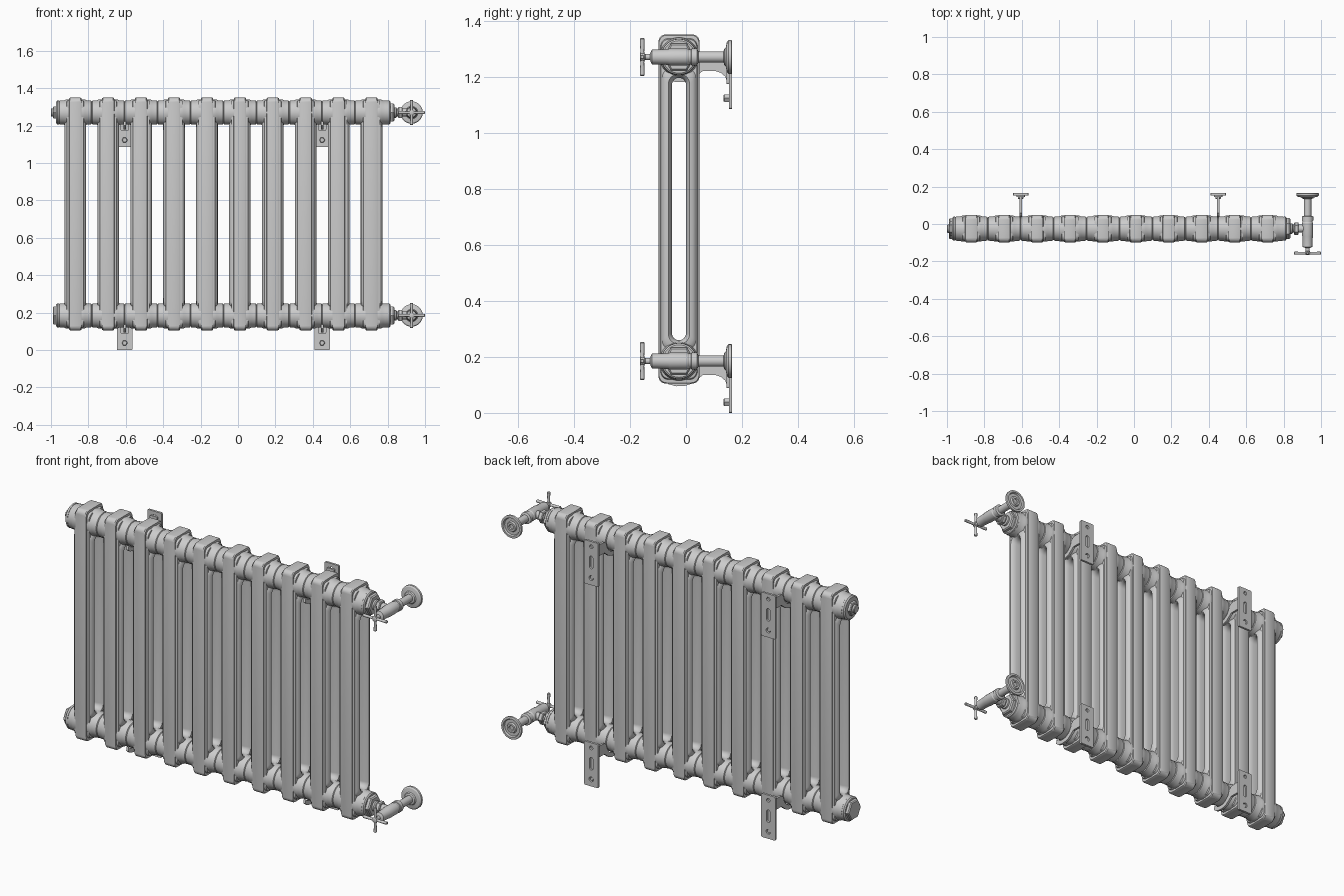
import bpy, bmesh
from math import sin, cos, pi, radians

if "Cube" in bpy.data.objects:
    bpy.data.objects.remove(bpy.data.objects["Cube"])

YC = -0.025                    # depth centre of the sections
HUBS = {"lower": 0.185, "upper": 1.27}
STEP, FIRST, COUNT = 0.176, -0.87, 10
MID_Z = 0.7275


def finish(bm, name, angle=30):
    bmesh.ops.recalc_face_normals(bm, faces=bm.faces)
    me = bpy.data.meshes.new(name)
    bm.to_mesh(me)
    bm.free()
    me.shade_smooth()
    me.set_sharp_from_angle(angle=radians(angle))
    return me


def put(name, me, loc):
    ob = bpy.data.objects.new(name, me)
    ob.location = loc
    bpy.context.collection.objects.link(ob)
    return ob


def bridge(bm, a, b):
    n = len(a)
    for i in range(n):
        bm.faces.new((a[i], a[(i + 1) % n], b[(i + 1) % n], b[i]))


def lathe(name, profile, axis, seg=32, bm=None):
    """Turn (position, radius) pairs around an axis; both ends are capped."""
    bm = bm or bmesh.new()
    rings = []
    for t, r in profile:
        ring = []
        for i in range(seg):
            a = 2 * pi * i / seg
            u, v = r * cos(a), r * sin(a)
            co = {"x": (t, u, v), "y": (u, t, v), "z": (u, v, t)}[axis]
            ring.append(bm.verts.new(co))
        rings.append(ring)
    for a, b in zip(rings, rings[1:]):
        bridge(bm, a, b)
    bm.faces.new(rings[0])
    bm.faces.new(rings[-1])
    return bm if name is None else finish(bm, name)


def rounded(hw, hh, r, k=8):
    pts = []
    for q, (sx, sz) in enumerate(((1, 1), (-1, 1), (-1, -1), (1, -1))):
        for i in range(k + 1):
            a = pi / 2 * (q + i / k)
            pts.append((sx * (hw - r) + r * cos(a), sz * (hh - r) + r * sin(a)))
    return pts


def sheet(name, loops, half, facing):
    """Flat plate with holes: outline loops extruded along x or y."""
    cu = bpy.data.curves.new(name, "CURVE")
    cu.dimensions, cu.fill_mode, cu.extrude = "2D", "BOTH", half
    for pts in loops:
        sp = cu.splines.new("POLY")
        sp.points.add(len(pts) - 1)
        for p, (u, v) in zip(sp.points, pts):
            p.co = (u, v, 0, 1)
        sp.use_cyclic_u = True
    tmp = bpy.data.objects.new(name, cu)
    me = bpy.data.meshes.new_from_object(tmp)
    bpy.data.objects.remove(tmp)
    bm = bmesh.new()
    bm.from_mesh(me)
    bmesh.ops.remove_doubles(bm, verts=bm.verts, dist=1e-5)
    for v in bm.verts:
        x, y, z = v.co
        v.co = (z, x, y) if facing == "x" else (x, -z, y)
    return finish(bm, name)


# Section: nested rounded rectangles (half depth, half height, corner, half width)
half_rings = [
    (.025, .468, .025, .030), (.031, .474, .031, .050), (.038, .481, .035, .058),
    (.050, .492, .035, .056), (.057, .500, .035, .050), (.060, .503, .035, .046),
    (.061, .600, .030, .046), (.064, .606, .030, .044), (.066, .609, .030, .033),
    (.071, .620, .027, .032), (.073, .6225, .025, .027)]
all_rings = half_rings + [(a, b, c, -w) for a, b, c, w in reversed(half_rings)]
bm = bmesh.new()
loops = [[bm.verts.new((w, y, z)) for y, z in rounded(a, b, c)]
         for a, b, c, w in all_rings]
for a, b in zip(loops, loops[1:] + loops[:1]):
    bridge(bm, a, b)
section = finish(bm, "section")

# Header hub of one section, barrel shaped with a seam at each end
side = [(.030, .070), (.052, .069), (.060, .065), (.078, .065), (.085, .063), (.088, .058)]
hub = lathe("hub", [(-t, r) for t, r in reversed(side)] + side, "x", 40)

for i in range(COUNT):
    x = FIRST + STEP * i
    put(f"section_{i + 1}", section, (x, YC, MID_Z))
    for level, z in HUBS.items():
        put(f"{level}_hub_{i + 1}", hub, (x, YC, z))

# Left end plugs: collar, hexagon, and an air vent on the upper one
collar = lathe("plug_collar", [(-.956, .064), (-.966, .064), (-.972, .057)], "x", 40)
big_hex = lathe("blank_plug", [(-.970, .055), (-.985, .055), (-.990, .050)], "x", 6)
bm = lathe(None, [(-.970, .038), (-.984, .038), (-.988, .034)], "x", 6)
vent = lathe("air_vent", [(-.985, .022), (-.997, .022), (-1.0, .019)], "x", 24, bm)
for level, z in HUBS.items():
    put(f"{level}_plug_collar", collar, (0, YC, z))
put("lower_blank_plug", big_hex, (0, YC, HUBS["lower"]))
put("upper_air_vent", vent, (0, YC, HUBS["upper"]))

# Right end bushing and valve connection
bm = lathe(None, [(.800, .064), (.810, .064), (.815, .058)], "x", 40)
bushing = lathe("bushing", [(.812, .056), (.830, .056), (.836, .050)], "x", 6, bm)
bm = lathe(None, [(.83, .028), (.845, .028), (.85, .021), (.93, .021)], "x", 24)
union = lathe("union_nut", [(.856, .030), (.860, .034), (.876, .034), (.880, .030)], "x", 6, bm)

# Valve body, pipe and wall rosette, turned around the depth axis
body = lathe("valve_body", [
    (-.150, .011), (-.128, .011), (-.126, .018), (-.122, .026), (-.065, .028), (-.058, .030),
    (.005, .030), (.010, .027), (.018, .027), (.020, .031), (.040, .031), (.044, .020),
    (.142, .020)], "y", 28)
rosette = lathe("rosette", [
    (.134, .020), (.137, .030), (.142, .034), (.146, .054), (.152, .060), (.163, .060),
    (.165, .057), (.165, .048), (.156, .044), (.156, .028), (.165, .024), (.165, .014),
    (.158, .012)], "y", 40)

# Cross handle: two tapered bars and a centre boss
bar = [(-.072, .005), (-.069, .008), (-.020, .007), (0, .009),
       (.020, .007), (.069, .008), (.072, .005)]
bm = lathe(None, bar, "x", 16)
lathe(None, [(t * .94, r) for t, r in bar], "z", 16, bm)
handle = lathe("cross_handle", [(-.009, .010), (-.007, .014), (.008, .014), (.012, .010)], "y", 24, bm)

for level, z in HUBS.items():
    put(f"{level}_bushing", bushing, (0, YC, z))
    put(f"{level}_union", union, (0, YC, z))
    put(f"{level}_valve_body", body, (.928, 0, z))
    put(f"{level}_wall_rosette", rosette, (.928, 0, z))
    put(f"{level}_cross_handle", handle, (.928, -.156, z))


# Wall bracket: drilled back plate, backing strip, hooked arm and bolt
def moved(pts, dz):
    return [(u, v + dz) for u, v in pts]


plate = sheet("bracket_plate", [
    moved(rounded(.042, .1175, .006, 3), -.0675),
    moved(rounded(.013, .013, .013, 5), -.147),
    moved(rounded(.010, .034, .010, 5), -.063),
    moved(rounded(.010, .010, .010, 5), .022)], .006, "y")
strip = sheet("bracket_strip", [moved(rounded(.022, .062, .006, 3), -.035)], .005, "y")
cradle = [(YC + .068 * cos(radians(a)), .068 * sin(radians(a))) for a in range(-135, -4, 10)]
arm = sheet("bracket_arm", [cradle + [
    (.060, .008), (.148, .012), (.148, -.092), (.140, -.070), (.125, -.057), (.105, -.050),
    (.060, -.050), (.045, -.062), (.022, -.080), (-.005, -.089), (-.035, -.090),
    (-.062, -.083), (-.078, -.070)]], .006, "x")
bm = lathe(None, [(.134, .012), (.137, .015), (.154, .015)], "y", 6)
bolt = lathe("bracket_bolt", [(.150, .009), (.160, .009)], "y", 16, bm)

for where, x in (("left", FIRST + 1.5 * STEP), ("right", FIRST + 7.5 * STEP)):
    for level, z in HUBS.items():
        tag = f"{level}_{where}_bracket"
        put(tag + "_plate", plate, (x, .159, z))
        put(tag + "_strip", strip, (x, .149, z))
        put(tag + "_arm", arm, (x, 0, z))
        put(tag + "_bolt", bolt, (x, 0, z - .147))
